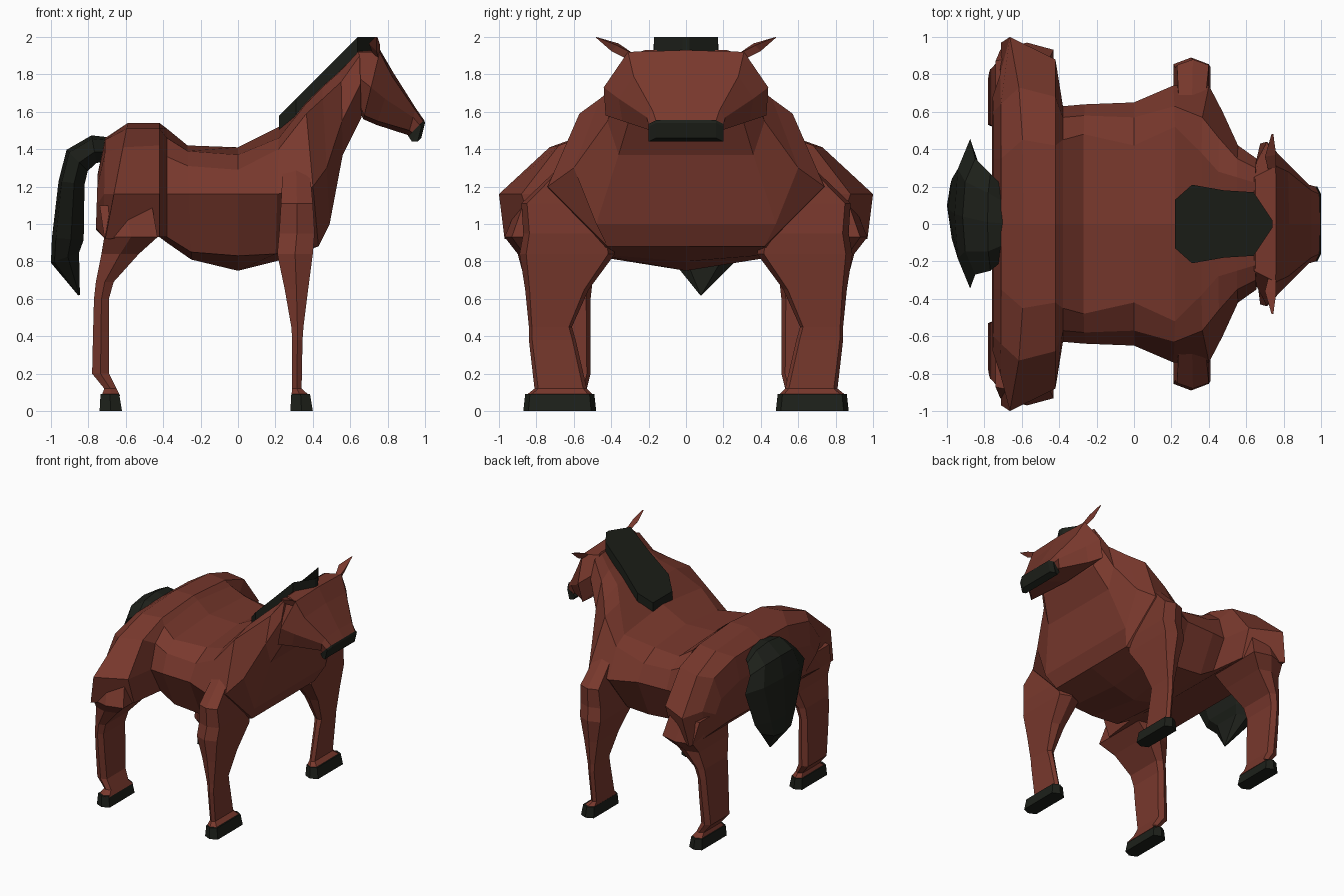
import bpy, bmesh, math


def material(name, rgb):
    m = bpy.data.materials.new(name)
    m.diffuse_color = (*rgb, 1)
    return m


COAT = material("chestnut coat", (0.19, 0.04, 0.026))
DARK = material("dark hair", (0.012, 0.014, 0.010))


def loft(name, rings, mat):
    """Skin a stack of equal-length closed rings and cap both ends."""
    bm = bmesh.new()
    vs = [[bm.verts.new(p) for p in r] for r in rings]
    n = len(vs[0])
    for a, b in zip(vs, vs[1:]):
        for i in range(n):
            j = (i + 1) % n
            bm.faces.new((a[i], a[j], b[j], b[i]))
    bm.faces.new(vs[0])
    bm.faces.new(vs[-1][::-1])
    bmesh.ops.remove_doubles(bm, verts=bm.verts, dist=0.0005)
    bmesh.ops.recalc_face_normals(bm, faces=bm.faces)
    me = bpy.data.meshes.new(name)
    bm.to_mesh(me)
    bm.free()
    me.materials.append(mat)
    ob = bpy.data.objects.new(name, me)
    bpy.context.collection.objects.link(ob)
    return ob


def pair(name, rings, mat):
    """The same loft on both sides of the horse."""
    for side, s in (("left", 1), ("right", -1)):
        loft(f"{side}_{name}", [[(x, s * y, z) for x, y, z in r] for r in rings], mat)


def section(xt, xb, half):
    """Symmetric cross-section from a half outline (y, z), top to bottom, leaning from xt to xb."""
    zt, zb = half[0][1], half[-1][1]
    pts = [(xt + (xb - xt) * (zt - z) / (zt - zb), y, z) for y, z in half]
    return pts + [(x, -y, z) for x, y, z in pts[-2:0:-1]]


def limb(z, x0, x1, y0, y1):
    """Six-sided leg section with a ridge on the inner and outer side."""
    m, d = (x0 + x1) / 2, (y1 - y0) * 0.07
    return [(x0, y0 + d, z), (m, y0, z), (x1, y0 + d, z),
            (x1, y1 - d, z), (m, y1, z), (x0, y1 - d, z)]


# Trunk with haunches
trunk = [
    (-.75, -.76, [(0, 1.27), (.35, 1.26), (.6, 1.2), (.68, 1.1), (.5, .98), (0, .97)]),
    (-.71, -.72, [(0, 1.46), (.35, 1.45), (.64, 1.38), (.80, 1.16), (.78, .93), (0, .94)]),
    (-.59, -.71, [(0, 1.54), (.45, 1.51), (.73, 1.41), (1.0, 1.16), (.97, .92), (0, .92)]),
    (-.42, -.42, [(0, 1.54), (.42, 1.51), (.68, 1.42), (.88, 1.16), (.80, .93), (0, .93)]),
    (-.38, -.38, [(0, 1.51), (.45, 1.46), (.57, 1.36), (.63, 1.16), (.5, .93), (0, .9)]),
    (-.27, -.25, [(0, 1.42), (.48, 1.39), (.58, 1.31), (.64, 1.16), (.5, .85), (0, .81)]),
    (0, 0, [(0, 1.41), (.42, 1.37), (.57, 1.29), (.65, 1.16), (.5, .83), (0, .75)]),
    (.22, .2, [(0, 1.52), (.52, 1.46), (.63, 1.4), (.74, 1.16), (.5, .84), (0, .8)]),
]
# Chest and neck
neck = [
    (.36, .43, [(0, 1.65), (.38, 1.64), (.57, 1.59), (.74, 1.2), (.42, .88), (0, .88)]),
    (.45, .49, [(0, 1.74), (.28, 1.73), (.46, 1.67), (.60, 1.3), (.48, 1.0), (0, 1.0)]),
    (.55, .56, [(0, 1.83), (.25, 1.82), (.35, 1.76), (.42, 1.55), (.36, 1.37), (0, 1.37)]),
    (.65, .66, [(0, 1.93), (.22, 1.93), (.3, 1.9), (.35, 1.75), (.3, 1.57), (0, 1.57)]),
]
loft("body", [section(*r) for r in trunk] + [section(*r) for r in neck], COAT)

# Head and muzzle
head = [
    (.64, .66, [(0, 1.93), (.25, 1.92), (.32, 1.78), (.30, 1.62), (0, 1.58)]),
    (.76, .67, [(0, 1.93), (.31, 1.92), (.44, 1.73), (.43, 1.58), (0, 1.56)]),
    (.83, .74, [(0, 1.81), (.28, 1.79), (.36, 1.67), (.34, 1.55), (0, 1.53)]),
    (.95, .91, [(0, 1.62), (.18, 1.61), (.21, 1.57), (.19, 1.5), (0, 1.475)]),
    (.995, .91, [(0, 1.555), (.16, 1.55), (.20, 1.53), (.19, 1.49), (0, 1.47)]),
]
loft("head", [section(*r) for r in head], COAT)
muzzle = [[(.995, 1.555), (.91, 1.47)], [(1.0, 1.54), (.93, 1.44)], [(.98, 1.46), (.935, 1.44)]]
loft("muzzle", [[(a[0], -.16, a[1]), (a[0], .16, a[1]), (a[0] - .02, .20, a[1] - .02),
                 (b[0], .19, b[1]), (b[0], -.19, b[1]), (a[0] - .02, -.20, a[1] - .02)]
                for a, b in muzzle], DARK)

# Ears
pair("ear", [[(.72, .28, 1.91), (.76, .28, 1.91), (.75, .33, 1.89)],
             [(.70, .36, 1.965), (.76, .37, 1.955), (.74, .40, 1.925)],
             [(.735, .48, 2.0), (.745, .48, 2.0), (.74, .48, 1.995)]], COAT)

# Mane: a slab following the crest
crest = [(.22, .13), (.31, .21), (.48, .18), (.64, .17), (.74, .02)]
outline = crest + [(x, -y) for x, y in crest[::-1]]
crest_z = lambda x: min(2.0, 1.58 + (x - .22) * 1.0)
loft("mane", [[(x, y, crest_z(x) - drop) for x, y in outline] for drop in (.09, 0)], DARK)

# Tail: x, z, y centre, half width, half thickness, direction of travel in degrees
tail = [(-.66, 1.40, 0, .16, .06, 180), (-.77, 1.40, .01, .26, .075, 190),
        (-.86, 1.34, .04, .31, .08, 225), (-.89, 1.22, .055, .40, .07, 262),
        (-.91, .92, .08, .27, .085, 266), (-.925, .82, .1, .19, .08, 290),
        (-.85, .62, .08, .005, .005, 290)]


def tail_ring(x, z, yc, w, t, deg):
    a = math.radians(deg)
    nx, nz = math.sin(a), -math.cos(a)
    shape = [(0, 1), (.6, .75), (1, -.2), (.6, -1), (-.6, -1), (-1, -.2), (-.6, .75)]
    return [(x + nx * t * v, yc + w * u, z + nz * t * v) for u, v in shape]


loft("tail", [tail_ring(*r) for r in tail], DARK)

# Legs: z, x range, y range
front_leg = [(1.32, .24, .38, .45, .66), (1.11, .23, .40, .45, .88), (.95, .22, .41, .40, .87),
             (.84, .21, .40, .38, .89), (.65, .25, .375, .52, .86), (.45, .285, .35, .61, .84),
             (.38, .29, .345, .59, .84), (.12, .29, .34, .53, .81), (.08, .285, .385, .49, .86)]
rear_leg = [(1.1, -.74, -.46, .5, .9), (.93, -.715, -.43, .42, .97), (.84, -.73, -.53, .44, .9),
            (.69, -.76, -.665, .5, .86), (.6, -.77, -.69, .51, .85), (.42, -.775, -.69, .51, .83),
            (.2, -.78, -.69, .51, .8), (.12, -.715, -.65, .53, .8), (.08, -.73, -.63, .49, .86)]
pair("front_leg", [limb(*r) for r in front_leg], COAT)
pair("rear_leg", [limb(*r) for r in rear_leg], COAT)

# Hooves
for name, x in (("front_hoof", .28), ("rear_hoof", -.74)):
    pair(name, [limb(0, x, x + .12, .48, .87), limb(.09, x + .005, x + .105, .49, .86)], DARK)
